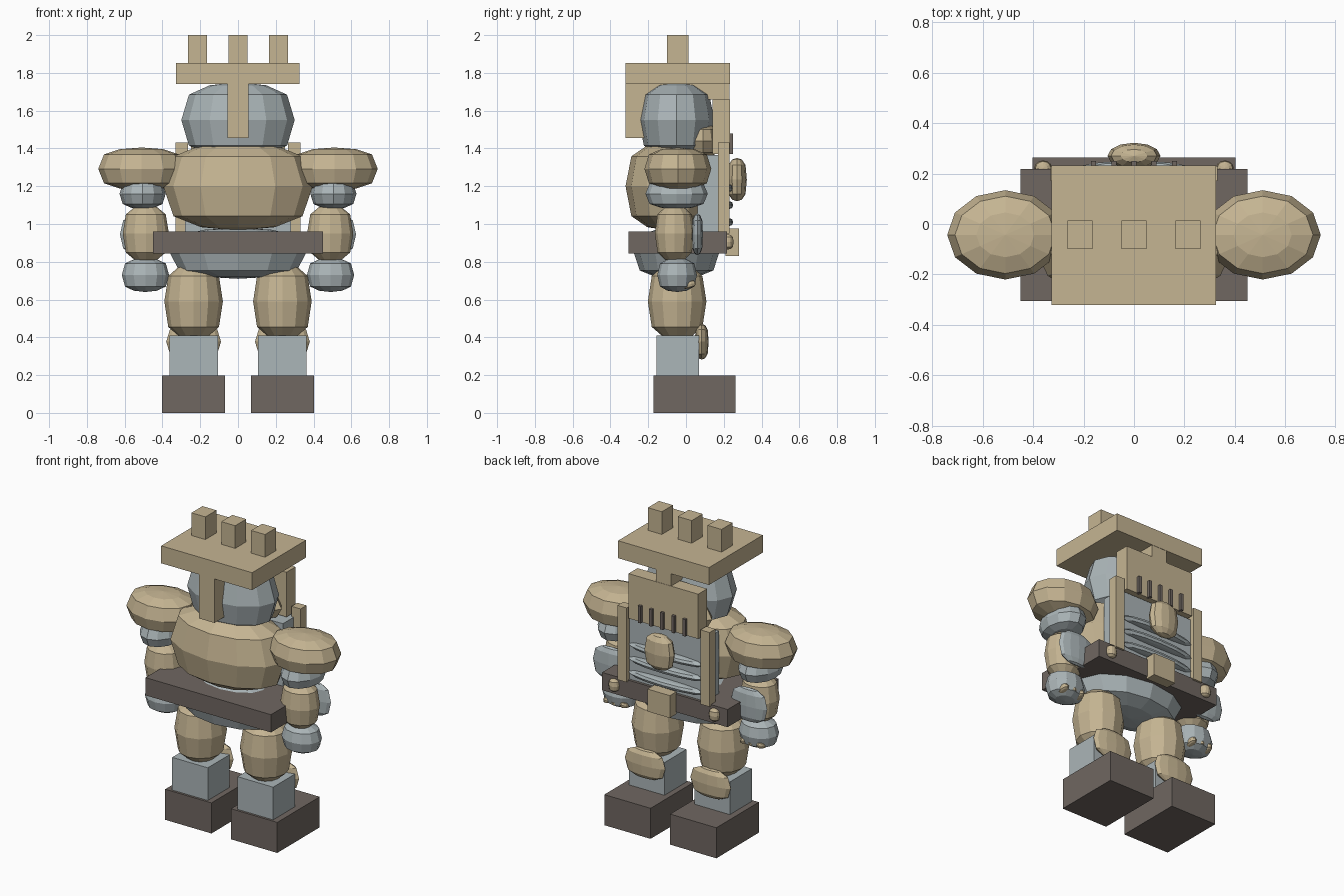
import bpy, bmesh, math
from mathutils import Matrix, Vector

cube = bpy.data.objects.get("Cube")
if cube:
    bpy.data.objects.remove(cube, do_unlink=True)


def material(name, color):
    m = bpy.data.materials.new(name)
    m.use_nodes = True
    m.diffuse_color = (*color, 1)
    m.node_tree.nodes["Principled BSDF"].inputs["Base Color"].default_value = (*color, 1)
    return m


TAN = material("sand tan", (0.56, 0.46, 0.29))
GREY = material("blue grey", (0.41, 0.465, 0.48))
BROWN = material("dark brown", (0.16, 0.135, 0.12))


def finish(name, bm, mat, center):
    mesh = bpy.data.meshes.new(name)
    bm.to_mesh(mesh)
    bm.free()
    mesh.materials.append(mat)
    obj = bpy.data.objects.new(name, mesh)
    obj.location = center
    bpy.context.collection.objects.link(obj)
    return obj


def box(name, mat, x, y, z):
    """Box from its (min, max) ranges on each axis."""
    bm = bmesh.new()
    bmesh.ops.create_cube(bm, size=1)
    bmesh.ops.scale(bm, vec=[b - a for a, b in (x, y, z)], verts=bm.verts)
    return finish(name, bm, mat, [(a + b) / 2 for a, b in (x, y, z)])


def blob(name, mat, center, radii, tilt=0):
    """Low-poly ellipsoid with flattened, slightly boxy poles."""
    bm = bmesh.new()
    bmesh.ops.create_uvsphere(bm, u_segments=12, v_segments=6, radius=1)
    for v in bm.verts:
        v.co.z = math.copysign(abs(v.co.z) ** 0.57, v.co.z) if abs(v.co.z) > 1e-4 else 0
    bmesh.ops.scale(bm, vec=radii, verts=bm.verts)
    obj = finish(name, bm, mat, center)
    obj.rotation_euler.x = tilt
    return obj


# Body
blob("pelvis", GREY, (0, -0.05, 0.845), (0.36, 0.225, 0.135))
blob("torso", TAN, (0, -0.09, 1.2), (0.395, 0.23, 0.235))
blob("head", GREY, (0, -0.05, 1.55), (0.30, 0.20, 0.20))
blob("jaw", TAN, (0, 0.09, 1.44), (0.25, 0.09, 0.09))

# Belt
box("belt", BROWN, (-0.45, 0.45), (-0.305, 0.217), (0.845, 0.96))
box("buckle", TAN, (-0.08, 0.08), (0.21, 0.28), (0.83, 0.975))

# Helmet
box("helmet_plate", TAN, (-0.327, 0.325), (-0.32, 0.232), (1.74, 1.853))
for i, x in enumerate((-0.214, 0, 0.214)):
    box(f"helmet_block_{i}", TAN, (x - 0.05, x + 0.05), (-0.10, 0.013), (1.85, 2.0))
box("helmet_crest", TAN, (-0.055, 0.055), (-0.32, 0.23), (1.66, 1.745))
box("helmet_bar", TAN, (-0.055, 0.055), (-0.32, -0.22), (1.455, 1.745))
box("face_plate", TAN, (-0.25, 0.25), (0.14, 0.232), (1.37, 1.66))
for i in range(5):
    x = (i - 2) * 0.08
    box(f"face_slot_{i}", BROWN, (x - 0.01, x + 0.01), (0.22, 0.25), (1.37, 1.48))

# Chest panel with ribs and medallion
box("chest_panel", GREY, (-0.28, 0.28), (0.06, 0.20), (0.95, 1.365))
for i in range(3):
    blob(f"chest_rib_{i}", GREY, (0, 0.205, 1.01 + i * 0.09), (0.27, 0.045, 0.023))
blob("chest_medallion", TAN, (0, 0.27, 1.235), (0.105, 0.052, 0.115))

# Parts repeated on both sides
for side, s in (("left", 1), ("right", -1)):
    def span(a, b):
        return tuple(sorted((s * a, s * b)))

    box(f"{side}_chest_pillar", TAN, span(0.265, 0.33), (0.17, 0.23), (0.95, 1.432))
    blob(f"{side}_belt_stud", TAN, (s * 0.36, 0.222, 0.905), (0.035, 0.03, 0.04))

    # Arm
    blob(f"{side}_shoulder", TAN, (s * 0.51, -0.043, 1.292), (0.23, 0.177, 0.113))
    blob(f"{side}_upper_arm", GREY, (s * 0.505, -0.05, 1.16), (0.122, 0.165, 0.08))
    blob(f"{side}_forearm", TAN, (s * 0.488, -0.06, 0.95), (0.122, 0.105, 0.15))
    blob(f"{side}_forearm_guard", GREY, (s * 0.495, 0.06, 0.945), (0.13, 0.03, 0.11))
    blob(f"{side}_hand", GREY, (s * 0.49, -0.047, 0.73), (0.125, 0.105, 0.09))
    for i in (-1, 0, 1):
        blob(f"{side}_finger_{i + 2}", TAN, (s * 0.49 + i * 0.06, 0.01, 0.678),
             (0.025, 0.042, 0.02), 0.25)

    # Leg
    blob(f"{side}_thigh", TAN, (s * 0.235, -0.047, 0.59), (0.155, 0.155, 0.2))
    blob(f"{side}_knee_guard", TAN, (s * 0.235, 0.083, 0.377), (0.145, 0.037, 0.095))
    box(f"{side}_shin", GREY, span(0.107, 0.362), (-0.157, 0.068), (0.19, 0.41))
    box(f"{side}_boot", BROWN, span(0.07, 0.402), (-0.172, 0.263), (0, 0.198))
